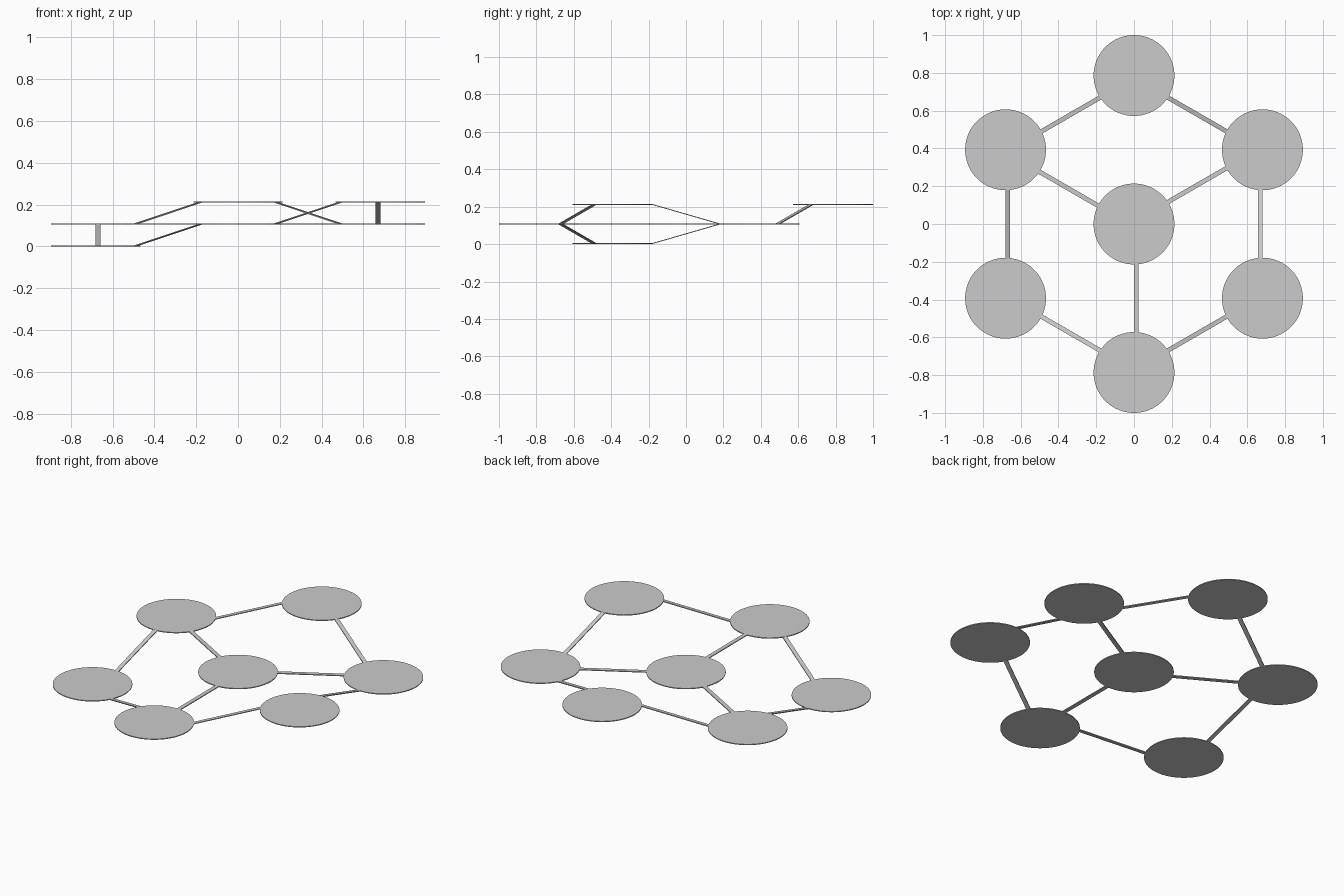
import bpy
import bmesh
from mathutils import Vector

if "Cube" in bpy.data.objects:
    bpy.data.objects.remove(bpy.data.objects["Cube"])

R = 0.214      # disc radius
T = 0.005      # sheet thickness
W = 0.024      # strut width
X, Y = 0.68, 0.393

# disc centres (bottom height in z)
discs = {
    "centre": (0, 0, 0.105),
    "back": (0, 2 * Y, 0.21),
    "back_left": (-X, Y, 0.105),
    "back_right": (X, Y, 0.105),
    "front_left": (-X, -Y, 0.0),
    "front_right": (X, -Y, 0.21),
    "front": (0, -2 * Y, 0.105),
}

# struts, ordered so each one is shifted to the left of its direction
struts = [
    ("front", "front_right"), ("front_right", "back_right"),
    ("back_right", "back"), ("back", "back_left"),
    ("back_left", "front_left"), ("front_left", "front"),
    ("centre", "front"), ("centre", "back_right"), ("centre", "back_left"),
]


def add_object(name, bm):
    bmesh.ops.recalc_face_normals(bm, faces=bm.faces)
    mesh = bpy.data.meshes.new(name)
    bm.to_mesh(mesh)
    bm.free()
    obj = bpy.data.objects.new(name, mesh)
    bpy.context.collection.objects.link(obj)
    return obj


def add_disc(name, pos):
    bm = bmesh.new()
    bmesh.ops.create_cone(bm, cap_ends=True, segments=96,
                          radius1=R, radius2=R, depth=T)
    for f in bm.faces:
        f.smooth = len(f.verts) == 4
    for e in bm.edges:
        e.smooth = all(f.smooth for f in e.link_faces)
    obj = add_object(name, bm)
    obj.location = (pos[0], pos[1], pos[2] + T / 2)


def add_strut(name, a, b):
    a, b = Vector(a), Vector(b)
    flat = Vector((b.x - a.x, b.y - a.y, 0)).normalized()
    side = Vector((-flat.y, flat.x, 0))
    shift = side * 0.011
    # run from rim to rim, tucked slightly under each edge
    start = a + flat * (R - 0.003) + shift
    end = b - flat * (R - 0.003) + shift
    bm = bmesh.new()
    rings = []
    for p in (start, end):
        rings.append([bm.verts.new(p + side * s * W / 2 + Vector((0, 0, h)))
                      for s, h in ((-1, 0), (1, 0), (1, T), (-1, T))])
    for i in range(4):
        j = (i + 1) % 4
        bm.faces.new((rings[0][i], rings[0][j], rings[1][j], rings[1][i]))
    bm.faces.new(rings[0])
    bm.faces.new(rings[1])
    add_object(name, bm)


# round platforms
for key, pos in discs.items():
    add_disc(key + "_disc", pos)

# connecting strips
for p, q in struts:
    add_strut(f"strut_{p}_to_{q}", discs[p], discs[q])
